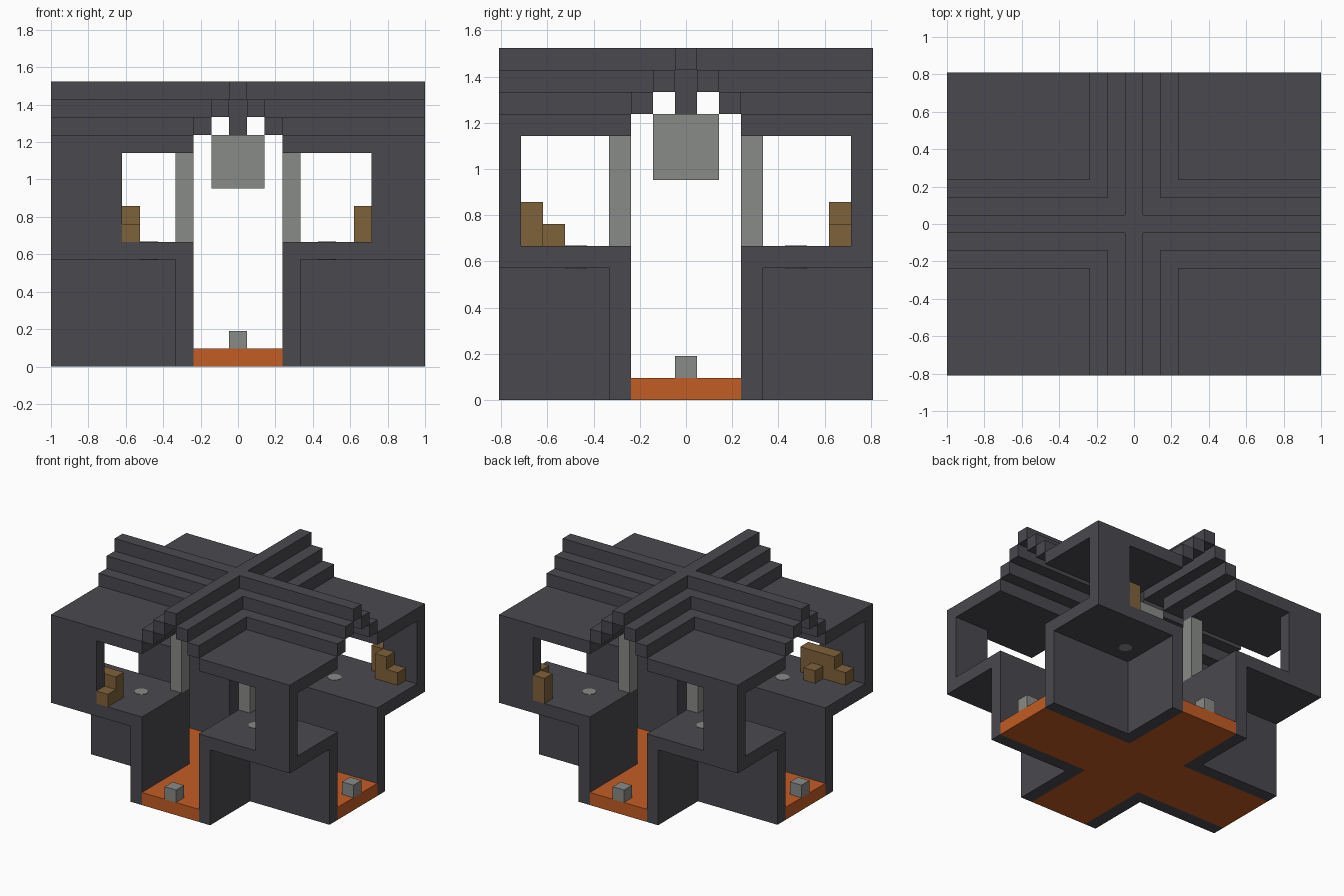
import bpy
import bmesh
from mathutils import Matrix, Vector

cube = bpy.data.objects.get("Cube")
if cube:
    bpy.data.objects.remove(cube, do_unlink=True)

U = 2 / 21            # one block
X, Y = 10.5, 8.5      # half extents in blocks
QUADS = [(sx, sy) for sx in (-1, 1) for sy in (-1, 1)]


def material(name, r, g, b):
    m = bpy.data.materials.new(name)
    m.diffuse_color = (r, g, b, 1)
    m.use_nodes = True
    m.node_tree.nodes["Principled BSDF"].inputs["Base Color"].default_value = (r, g, b, 1)
    return m


SLATE = material("slate", 0.068, 0.066, 0.076)
ORANGE = material("orange", 0.54, 0.107, 0.017)
WOOD = material("wood", 0.212, 0.122, 0.043)
GREY = material("light_grey", 0.25, 0.258, 0.242)


def finish(name, bm, mat):
    me = bpy.data.meshes.new(name)
    bm.to_mesh(me)
    bm.free()
    me.materials.append(mat)
    ob = bpy.data.objects.new(name, me)
    bpy.context.collection.objects.link(ob)
    return ob


def blocks(name, mat, boxes):
    """One object from boxes given as x, y and z ranges in blocks."""
    bm = bmesh.new()
    for spans in boxes:
        lo = Vector([min(s) for s in spans]) * U
        hi = Vector([max(s) for s in spans]) * U
        size = Matrix.Diagonal((*(hi - lo), 1))
        bmesh.ops.create_cube(bm, size=1, matrix=Matrix.Translation((lo + hi) / 2) @ size)
    return finish(name, bm, mat)


def quad(sx, sy, xs, ys, zs):
    """Place a box of the +x +y quarter into another quarter."""
    return [sx * v for v in xs], [sy * v for v in ys], zs


def angle(a, z):
    """L-shaped course one block wide around a quarter, starting at distance a."""
    return [((a, a + 1), (a, Y), z), ((a + 1, X), (a, a + 1), z)]


def cross(w, z):
    """Plus-shaped slab of half width w."""
    return [((-X, X), (-w, w), z), ((-w, w), (w, Y), z), ((-w, w), (-Y, -w), z)]


# Ground floor
blocks("cross_floor", ORANGE, cross(2.5, (0, 1)))
blocks("end_bollards", GREY,
       [((s * (X - 1), s * X), (-.5, .5), (1, 2)) for s in (-1, 1)] +
       [((-.5, .5), (s * (Y - 1), s * Y), (1, 2)) for s in (-1, 1)])

# Four quarters: lower walls, upper floor, post, end wall, roof and stepped vault
for sx, sy in QUADS:
    tag = ("back" if sy > 0 else "front") + ("_left" if sx > 0 else "_right")
    blocks("lower_walls_" + tag, SLATE, [quad(sx, sy, *b) for b in angle(2.5, (0, 6))])
    blocks("upper_floor_" + tag, SLATE, [quad(sx, sy, (2.5, X), (2.5, Y), (6, 7))])
    blocks("corner_post_" + tag, GREY, [quad(sx, sy, (2.5, 3.5), (2.5, 3.5), (7, 12))])
    inner = 6.5 if (sx, sy) == (-1, -1) else 7.5
    blocks("end_wall_" + tag, SLATE, [quad(sx, sy, (inner, X), (Y - 1, Y), (7, 12))])
    blocks("roof_" + tag, SLATE, [quad(sx, sy, (2.5, X), (2.5, Y), (12, 13))])
    steps = angle(1.5, (13, 14)) + angle(.5, (14, 15))
    blocks("vault_steps_" + tag, SLATE, [quad(sx, sy, *b) for b in steps])

    # Round inlay through the upper floor
    bm = bmesh.new()
    bmesh.ops.create_cone(bm, cap_ends=True, segments=24, radius1=.5 * U, radius2=.5 * U,
                          depth=1.06 * U,
                          matrix=Matrix.Translation(Vector((5 * sx, 5 * sy, 6.5)) * U))
    finish("floor_disc_" + tag, bm, GREY)

# Ridge and hanging lamp
blocks("roof_ridge", SLATE, cross(.5, (15, 16)))
blocks("lamp_stem", SLATE, [((-.5, .5), (-.5, .5), (13, 15))])
blocks("hanging_lamp", GREY, [((-1.5, 1.5), (-1.5, 1.5), (10, 13))])

# Wooden furniture on the upper floors
blocks("bench_front_right", WOOD, [
    ((-8.5, -5.5), (-7.5, -6.5), (7, 9)),
    ((-9.5, -8.5), (-7.5, -6.5), (7, 8)),
    ((-7.5, -6.5), (-6.5, -5.5), (7, 8)),
    ((-6.5, -5.5), (-8.5, -7.5), (7, 8))])
blocks("bench_back_left", WOOD, [
    ((6.5, 7.5), (7.5, 8.5), (7, 9)),
    ((7.5, 8.5), (6.5, 7.5), (7, 9)),
    ((8.5, 9.5), (6.5, 7.5), (7, 8))])
